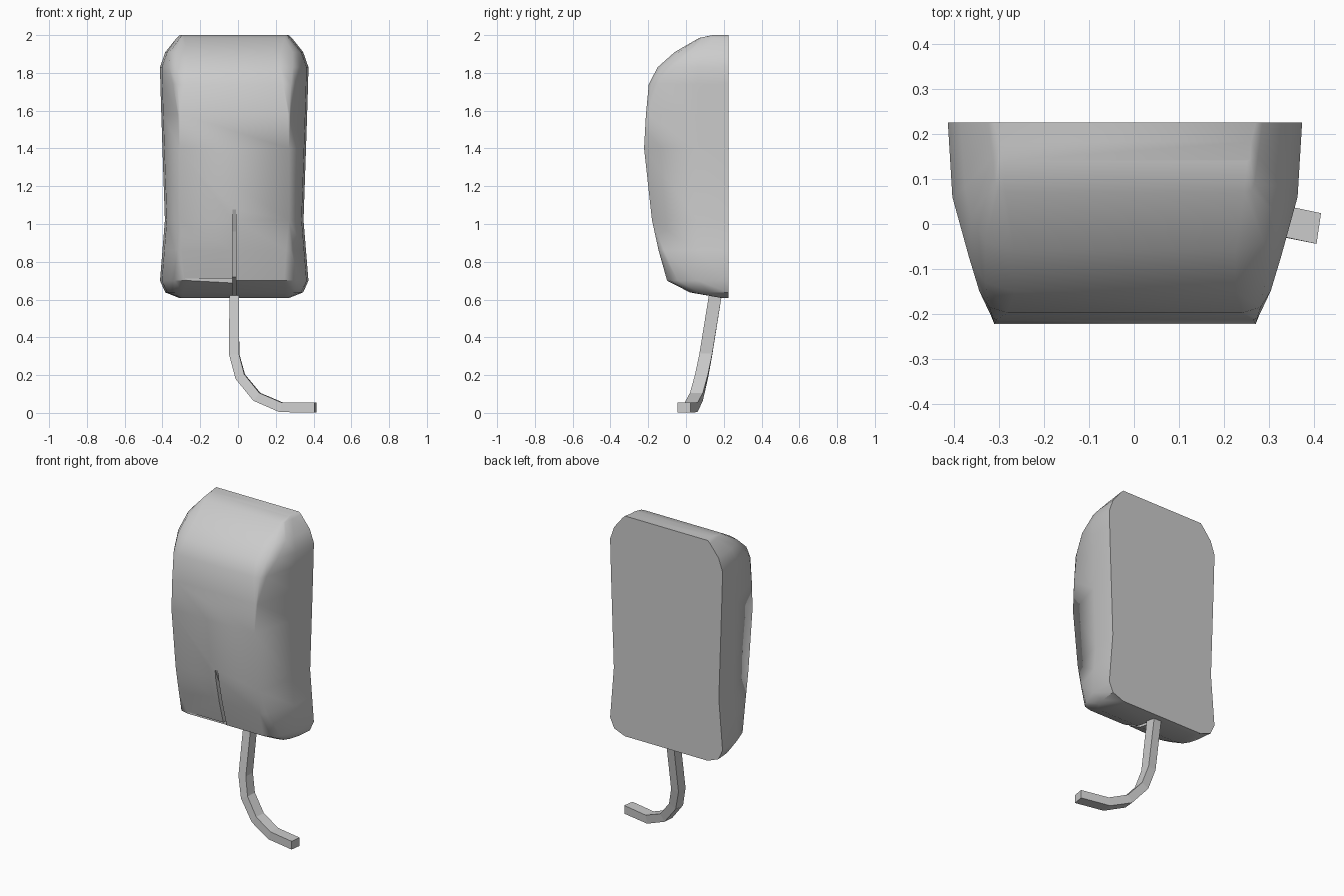
import bpy, bmesh, math
from mathutils import Vector

if "Cube" in bpy.data.objects:
    bpy.data.objects.remove(bpy.data.objects["Cube"])

CX, BACK = -0.02, 0.225   # body centre line and flat underside plane


def make_object(name, bm):
    bmesh.ops.remove_doubles(bm, verts=bm.verts, dist=0.0005)
    bmesh.ops.recalc_face_normals(bm, faces=bm.faces)
    mesh = bpy.data.meshes.new(name)
    bm.to_mesh(mesh)
    bm.free()
    obj = bpy.data.objects.new(name, mesh)
    bpy.context.collection.objects.link(obj)
    return obj


def loft(name, rings):
    """Skin a list of equal closed rings and cap both ends."""
    bm = bmesh.new()
    rows = [[bm.verts.new(p) for p in ring] for ring in rings]
    n = len(rows[0])
    for a, b in zip(rows, rows[1:]):
        for i in range(n):
            j = (i + 1) % n
            bm.faces.new((a[i], a[j], b[j], b[i]))
    bm.faces.new(rows[0])
    bm.faces.new(rows[-1])
    return make_object(name, bm)


def section(z, w, yf, wf, fillet):
    """Half section mirrored about the centre line; fillet rounds the front corner."""
    ym = max(0.06, (yf + BACK) / 2)
    corner = Vector((wf, yf))
    side = (Vector((w - 0.01, ym)) - corner).normalized()
    a = corner + side * fillet
    b = corner + Vector((-fillet, 0))
    m = (a + b) / 4 + corner / 2
    half = [(w, BACK), (w - 0.01, ym), a, m, b]
    pts = [(x, y) for x, y in half] + [(-x, y) for x, y in reversed(half)]
    return [(CX + x, y, z) for x, y in pts]


# Mouse body: z, back half width, front y, front half width, corner rounding
body = loft("mouse_body", [section(*s) for s in (
    (0.608, 0.29, 0.19, 0.275, 0.01),
    (0.638, 0.365, 0.02, 0.325, 0.05),
    (0.70, 0.393, -0.10, 0.325, 0.06),
    (0.86, 0.38, -0.145, 0.305, 0.03),
    (1.02, 0.367, -0.18, 0.29, 0),
    (1.40, 0.38, -0.222, 0.29, 0),
    (1.58, 0.386, -0.212, 0.295, 0.01),
    (1.74, 0.391, -0.197, 0.31, 0.05),
    (1.83, 0.393, -0.15, 0.325, 0.08),
    (1.91, 0.365, -0.06, 0.325, 0.08),
    (1.985, 0.305, 0.07, 0.285, 0.02),
    (2.0, 0.29, 0.14, 0.28, 0.01))])


def cut(cutter):
    cutter.hide_render = True
    cutter.hide_set(True)
    mod = body.modifiers.new(cutter.name, 'BOOLEAN')
    mod.operation = 'DIFFERENCE'
    mod.solver = 'EXACT'
    mod.object = cutter


# Groove between the two buttons
groove = [(-0.4, 1.085), (-0.19, 1.085), (-0.135, 0.96), (-0.06, 0.72),
          (0.06, 0.65), (0.16, 0.59), (0.16, 0.5), (-0.4, 0.5)]
cut(loft("groove_cutter", [[(CX + s * 0.01, y, z) for y, z in groove]
                           for s in (-1, 1)]))

# Step under the left button, fading out toward the side
step = [(-0.3, -0.105), (CX, -0.075), (CX, -0.3), (-0.3, -0.3)]
cut(loft("button_step_cutter", [[(x, y, z) for x, y in step]
                                for z in (0.688, 0.712)]))

bpy.context.view_layer.objects.active = body
body.select_set(True)
bpy.ops.object.shade_smooth_by_angle(angle=math.radians(42))
body.select_set(False)

# Cable: rectangular section swept along the curl
path = [Vector(p) for p in ((-0.02, 0.158, 0.64), (-0.02, 0.105, 0.31),
                            (0.012, 0.082, 0.192), (0.10, 0.055, 0.085),
                            (0.23, 0.027, 0.029), (0.41, -0.01, 0.029))]
rings = []
for i, p in enumerate(path):
    d0 = (p - path[max(i - 1, 0)]).normalized()
    d1 = (path[min(i + 1, len(path) - 1)] - p).normalized()
    t = (d0 + d1).normalized()
    n = Vector((-t.z, 0, t.x)).normalized() * 0.026
    b = Vector((0.005 * i / 5, 0.034, 0))
    rings.append([p + n + b, p - n + b, p - n - b, p + n - b])
loft("cable", rings)
